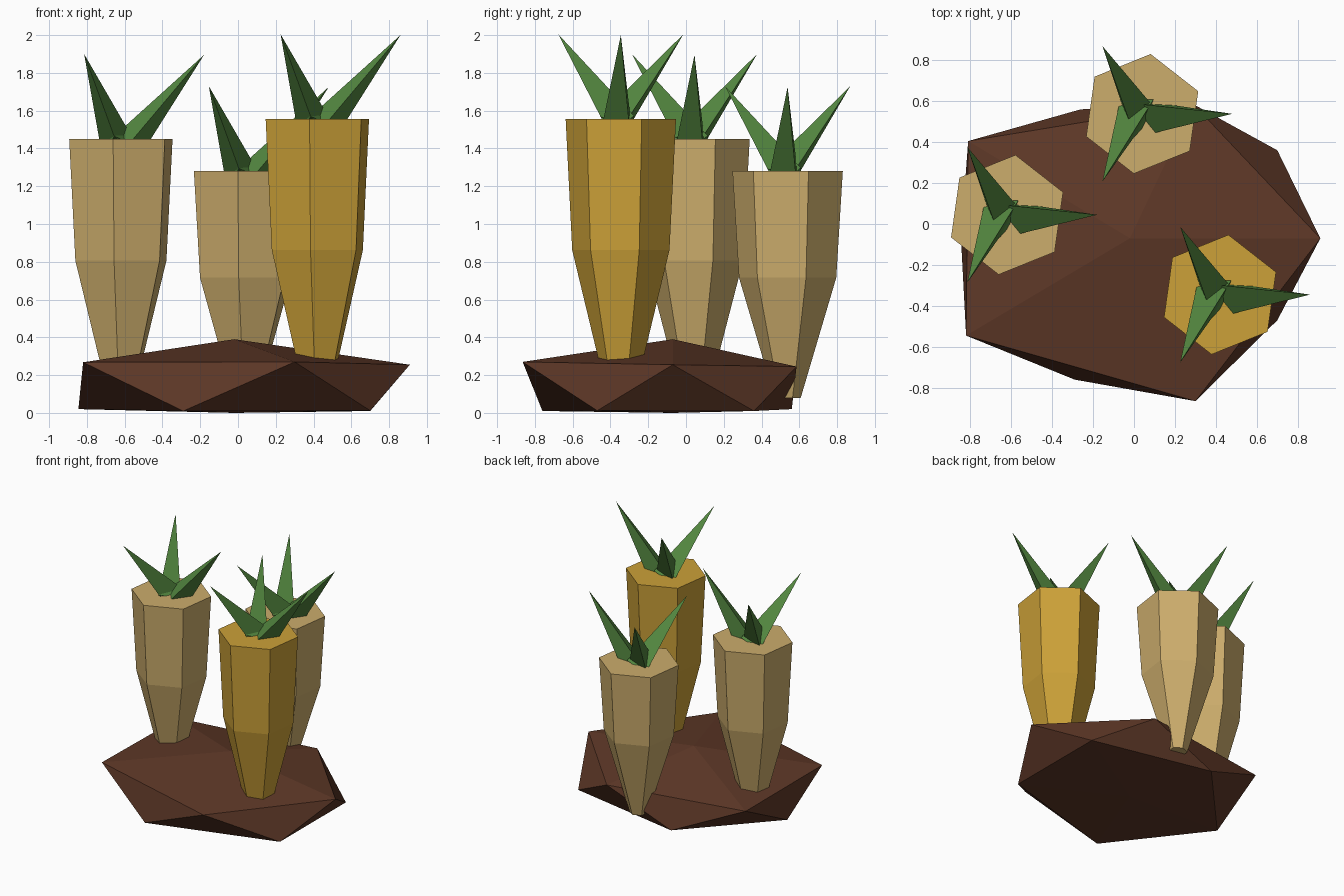
import bpy, bmesh
from math import cos, sin, tau, radians
from mathutils import Vector, Euler, Matrix

if "Cube" in bpy.data.objects:
    bpy.data.objects.remove(bpy.data.objects["Cube"])


def material(name, rgb):
    lin = [((c / 255 + 0.055) / 1.055) ** 2.4 for c in rgb] + [1]
    m = bpy.data.materials.new(name)
    m.use_nodes = True
    m.diffuse_color = lin
    bsdf = m.node_tree.nodes["Principled BSDF"]
    bsdf.inputs["Base Color"].default_value = lin
    bsdf.inputs["Roughness"].default_value = 0.9
    return m


soil_brown = material("soil brown", (94, 56, 39))
tan = material("pale tan root", (204, 173, 108))
gold = material("golden root", (204, 161, 56))
green = material("leaf green", (84, 136, 64))


def finish(bm, name, mat):
    bmesh.ops.recalc_face_normals(bm, faces=bm.faces)
    mesh = bpy.data.meshes.new(name)
    bm.to_mesh(mesh)
    bm.free()
    mesh.materials.append(mat)
    obj = bpy.data.objects.new(name, mesh)
    bpy.context.collection.objects.link(obj)
    return obj


def ring(bm, sides, radius, z, phase):
    return [bm.verts.new((radius * cos(phase + tau * i / sides),
                          radius * sin(phase + tau * i / sides), z))
            for i in range(sides)]


def bridge(bm, a, b):
    for i in range(len(a)):
        j = (i + 1) % len(a)
        bm.faces.new((a[i], a[j], b[j], b[i]))


def fan(bm, loop, tip):
    for i in range(len(loop)):
        bm.faces.new((loop[i], loop[(i + 1) % len(loop)], tip))


# Soil mound: an irregular flattened icosahedron
def soil():
    bm = bmesh.new()
    upper = [bm.verts.new(p) for p in (
        (0.91, -0.07, 0.255), (0.29, 0.585, 0.245), (-0.81, 0.405, 0.26),
        (-0.82, -0.545, 0.268), (0.30, -0.865, 0.27))]
    lower = [bm.verts.new(p) for p in (
        (0.70, 0.36, 0.01), (-0.26, 0.56, 0.02), (-0.845, -0.07, 0.02),
        (-0.29, -0.76, 0.01), (0.70, -0.47, 0.012))]
    fan(bm, upper, bm.verts.new((-0.02, -0.07, 0.39)))
    fan(bm, lower, bm.verts.new((-0.02, -0.07, 0)))
    for i in range(5):
        j = (i + 1) % 5
        bm.faces.new((upper[i], upper[j], lower[i]))
        bm.faces.new((lower[i], upper[j], lower[j]))
    finish(bm, "soil_mound", soil_brown)


# Six-sided tapering root with a flat top
def root(name, centre, top, mat):
    bm = bmesh.new()
    bottom = 0.08
    middle = top - 0.47 * (top - bottom)
    loops = [ring(bm, 6, r, z, radians(22))
             for r, z in ((0.07, bottom), (0.26, middle), (0.295, top))]
    bridge(bm, loops[0], loops[1])
    bridge(bm, loops[1], loops[2])
    bm.faces.new(loops[0])
    bm.faces.new(loops[2])
    finish(bm, name, mat).location = (*centre, 0)


# Three-sided leaf spike, leaning out from the crown
def leaf(name, centre, top, angle):
    bm = bmesh.new()
    base = ring(bm, 3, 0.1, 0, radians(-90))
    bm.faces.new(base)
    fan(bm, base, bm.verts.new((0, 0, 0.632)))
    lean = 0.7
    turn = Euler((lean * sin(angle), lean * cos(angle), 0)).to_matrix().to_4x4()
    place = Vector((0.033 * cos(angle), 0.033 * sin(angle), -0.038))
    bm.transform(Matrix.Translation(place) @ turn)
    finish(bm, name, green).location = (*centre, top)


soil()
for label, centre, top, mat in (
        ("left", (0.42, -0.345), 1.555, gold),
        ("right", (-0.62, 0.045), 1.45, tan),
        ("back", (0.04, 0.538), 1.28, tan)):
    root(label + "_root", centre, top, mat)
    for k in range(3):
        leaf(f"{label}_leaf_{k + 1}", centre, top, tau * k / 3)
